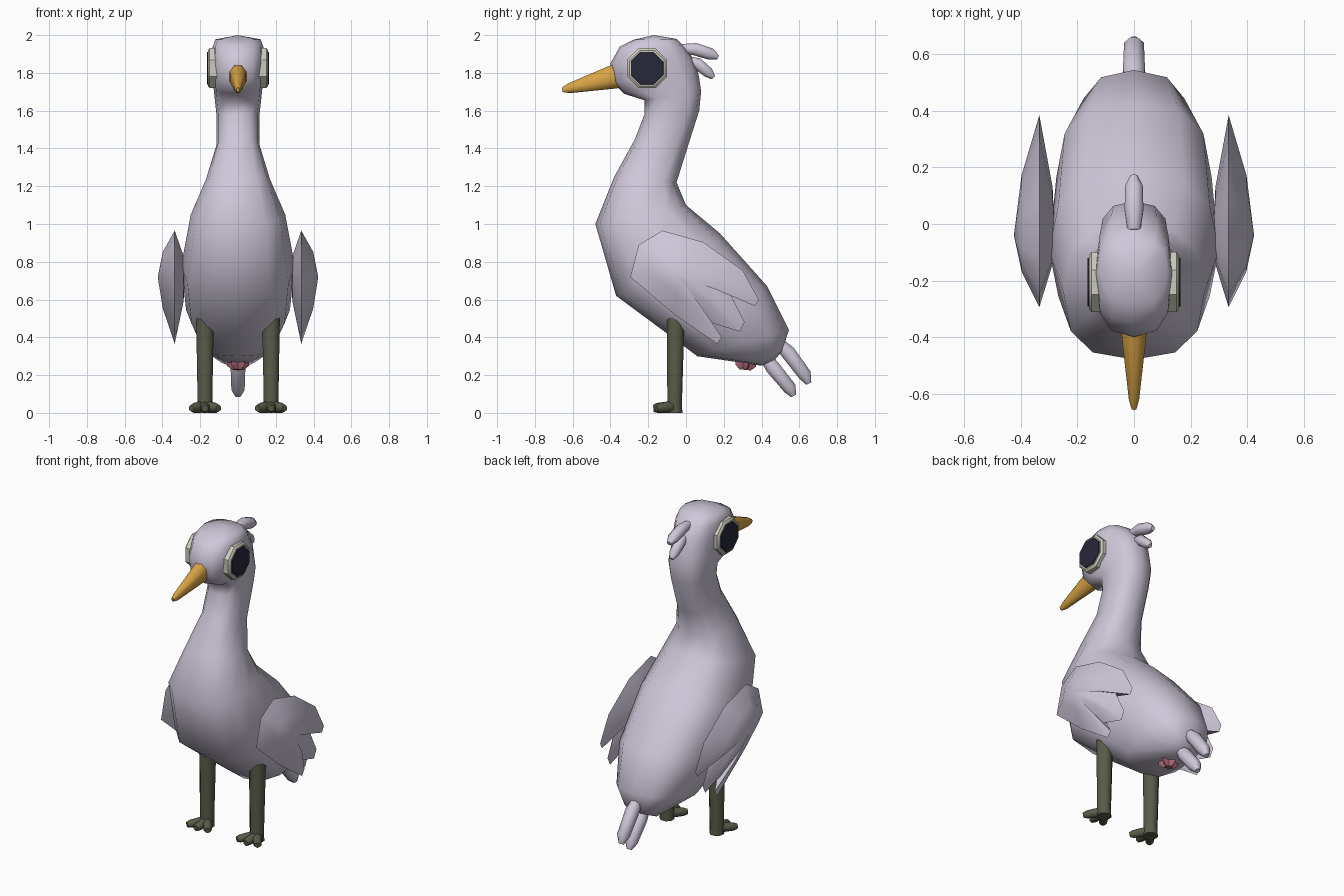
import bpy, bmesh, math
from mathutils import Vector

cube = bpy.data.objects.get("Cube")
if cube:
    bpy.data.objects.remove(cube, do_unlink=True)


def material(name, rgb):
    m = bpy.data.materials.new(name)
    m.use_nodes = True
    m.diffuse_color = (*rgb, 1)
    bsdf = m.node_tree.nodes["Principled BSDF"]
    bsdf.inputs["Base Color"].default_value = (*rgb, 1)
    bsdf.inputs["Roughness"].default_value = 0.8
    return m


LILAC = material("lilac feathers", (0.62, 0.57, 0.69))
YELLOW = material("yellow beak", (0.70, 0.37, 0.06))
OLIVE = material("olive legs", (0.10, 0.105, 0.065))
CREAM = material("cream eye rim", (0.60, 0.60, 0.51))
DARK = material("dark pupil", (0.02, 0.02, 0.042))
PINK = material("pink vent", (0.42, 0.14, 0.19))


def loft(name, rings, mat, angle=60, start=None, end=None):
    """Skin a list of equal-length rings; ends close to a point or a flat cap."""
    bm = bmesh.new()
    loops = [[bm.verts.new(p) for p in r] for r in rings]
    n = len(loops[0])
    for a, b in zip(loops, loops[1:]):
        for i in range(n):
            j = (i + 1) % n
            bm.faces.new((a[i], a[j], b[j], b[i]))
    for ring, tip in ((loops[0], start), (loops[-1], end)):
        if tip is None:
            bm.faces.new(ring)
        else:
            v = bm.verts.new(tip)
            for i in range(n):
                bm.faces.new((ring[i], ring[(i + 1) % n], v))
    bmesh.ops.recalc_face_normals(bm, faces=bm.faces)
    me = bpy.data.meshes.new(name)
    bm.to_mesh(me)
    bm.free()
    me.materials.append(mat)
    ob = bpy.data.objects.new(name, me)
    bpy.context.collection.objects.link(ob)
    bpy.ops.object.select_all(action="DESELECT")
    ob.select_set(True)
    bpy.context.view_layer.objects.active = ob
    bpy.ops.object.shade_smooth_by_angle(angle=math.radians(angle))
    return ob


def tube(name, pts, radii, mat, sides=8, flat=1.0, angle=60):
    """Round tube along a path; flat scales its sideways width."""
    pts = [Vector(p) for p in pts]
    rings = []
    for k, p in enumerate(pts):
        t = (pts[min(k + 1, len(pts) - 1)] - pts[max(k - 1, 0)]).normalized()
        side = Vector((1, 0, 0))
        if abs(t.x) > 0.3:
            side = t.cross(Vector((0, 0, 1)))
        side = (side - t * side.dot(t)).normalized()
        up = t.cross(side)
        rings.append([p + (side * math.cos(a) * flat + up * math.sin(a)) * radii[k]
                      for a in (math.tau * (i + 0.5) / sides for i in range(sides))])
    return loft(name, rings, mat, angle)


# Body, neck and head: front y, front z, back y, back z, half width
SECTIONS = [
    (0.40, 0.25, 0.51, 0.33, 0.10), (0.06, 0.30, 0.545, 0.44, 0.20),
    (-0.10, 0.42, 0.43, 0.67, 0.275), (-0.37, 0.62, 0.18, 0.95, 0.30),
    (-0.48, 1.00, 0.00, 1.10, 0.25), (-0.38, 1.25, -0.05, 1.22, 0.17),
    (-0.27, 1.45, 0.00, 1.38, 0.115), (-0.22, 1.58, 0.07, 1.60, 0.115),
    (-0.22, 1.655, 0.08, 1.70, 0.125), (-0.33, 1.69, 0.07, 1.77, 0.13),
    (-0.385, 1.75, 0.06, 1.82, 0.135), (-0.40, 1.85, 0.035, 1.88, 0.138),
    (-0.35, 1.94, 0.00, 1.93, 0.135), (-0.28, 1.975, -0.05, 1.98, 0.12),
]


def rounded(v):
    return math.copysign(abs(v) ** 0.78, v)


body_rings = []
for fy, fz, by, bz, w in SECTIONS:
    ring = []
    for i in range(12):
        a = math.tau * i / 12
        c, s = rounded(math.cos(a)), rounded(math.sin(a))
        ring.append((w * s, (fy + by) / 2 + c * (fy - by) / 2,
                     (fz + bz) / 2 + c * (fz - bz) / 2))
    body_rings.append(ring)
loft("body", body_rings, LILAC, 75, start=(0, 0.47, 0.28), end=(0, -0.17, 2.0))

# Beak
tube("beak", [(0, -0.33, 1.79), (0, -0.40, 1.775), (0, -0.62, 1.718), (0, -0.655, 1.71)],
     [0.072, 0.066, 0.028, 0.013], YELLOW, flat=0.7)

# Crest and tail feathers
FEATHERS = {
    "upper_crest_feather": ([(0, -0.02, 1.93), (0, 0.05, 1.925), (0, 0.13, 1.90), (0, 0.17, 1.882)],
                            [0.025, 0.036, 0.034, 0.014]),
    "lower_crest_feather": ([(0, 0.01, 1.87), (0, 0.06, 1.85), (0, 0.12, 1.80), (0, 0.145, 1.775)],
                            [0.02, 0.034, 0.03, 0.013]),
    "upper_tail_feather": ([(0, 0.47, 0.39), (0, 0.54, 0.32), (0, 0.63, 0.20), (0, 0.65, 0.155)],
                           [0.03, 0.042, 0.038, 0.016]),
    "lower_tail_feather": ([(0, 0.40, 0.32), (0, 0.46, 0.24), (0, 0.55, 0.13), (0, 0.57, 0.09)],
                           [0.03, 0.042, 0.038, 0.016]),
}
for name, (path, radii) in FEATHERS.items():
    tube(name, path, radii, LILAC)

# Star-shaped vent under the tail
def star(z, size):
    return [(size * r * math.sin(a), 0.31 + size * r * math.cos(a), z - 0.1 * size * r * math.cos(a))
            for a, r in ((math.tau * i / 10, 0.5 if i % 2 else 1) for i in range(10))]


loft("vent", [star(0.285, 0.06), star(0.25, 0.06), star(0.228, 0.032)], PINK, 35)

# Wing outline in y, z with three feather tips
WING = [(-0.125, 0.965), (-0.25, 0.89), (-0.295, 0.72), (-0.06, 0.52), (0.165, 0.365),
        (0.19, 0.40), (0.125, 0.48), (0.285, 0.43), (0.31, 0.48), (0.235, 0.63),
        (0.365, 0.565), (0.385, 0.60), (0.30, 0.755), (0.09, 0.905)]
CY, CZ = -0.04, 0.74


def wing_ring(x, scale):
    return [(x, CY + (y - CY) * scale, CZ + (z - CZ) * scale) for y, z in WING]


def disc(x, radius):
    return [(x, -0.206 + radius * math.cos(a), 1.825 + radius * math.sin(a))
            for a in (math.tau * (i + 0.5) / 8 for i in range(8))]


for side, s in (("left", 1), ("right", -1)):
    loft(side + "_wing",
         [wing_ring(s * 0.288, 0.4), wing_ring(s * 0.335, 1.0), wing_ring(s * 0.398, 0.5)],
         LILAC, 50, start=(s * 0.28, CY, CZ), end=(s * 0.425, CY, CZ - 0.02))

    # Eye rim and pupil plate
    loft(side + "_eye_rim", [disc(s * 0.10, 0.115), disc(s * 0.15, 0.115), disc(s * 0.16, 0.102)], CREAM, 30)
    loft(side + "_pupil", [disc(s * 0.158, 0.094), disc(s * 0.165, 0.092)], DARK, 30)

    # Leg and three-toed foot
    x = s * 0.175
    tube(side + "_leg", [(x, -0.055, 0.56), (x, -0.055, 0.47), (x, -0.06, 0.06), (x, -0.06, 0.0)],
         [0.05, 0.05, 0.042, 0.044], OLIVE)
    for toe, dx, dy in (("inner", -0.06, -0.14), ("middle", 0, -0.155), ("outer", 0.06, -0.14)):
        tx = x + s * dx
        tube(f"{side}_{toe}_toe",
             [(x, -0.05, 0.03), (x + s * dx * 0.5, -0.10, 0.03), (tx, dy, 0.026), (tx + s * dx * 0.2, dy - 0.018, 0.024)],
             [0.03, 0.03, 0.026, 0.018], OLIVE, sides=6)
